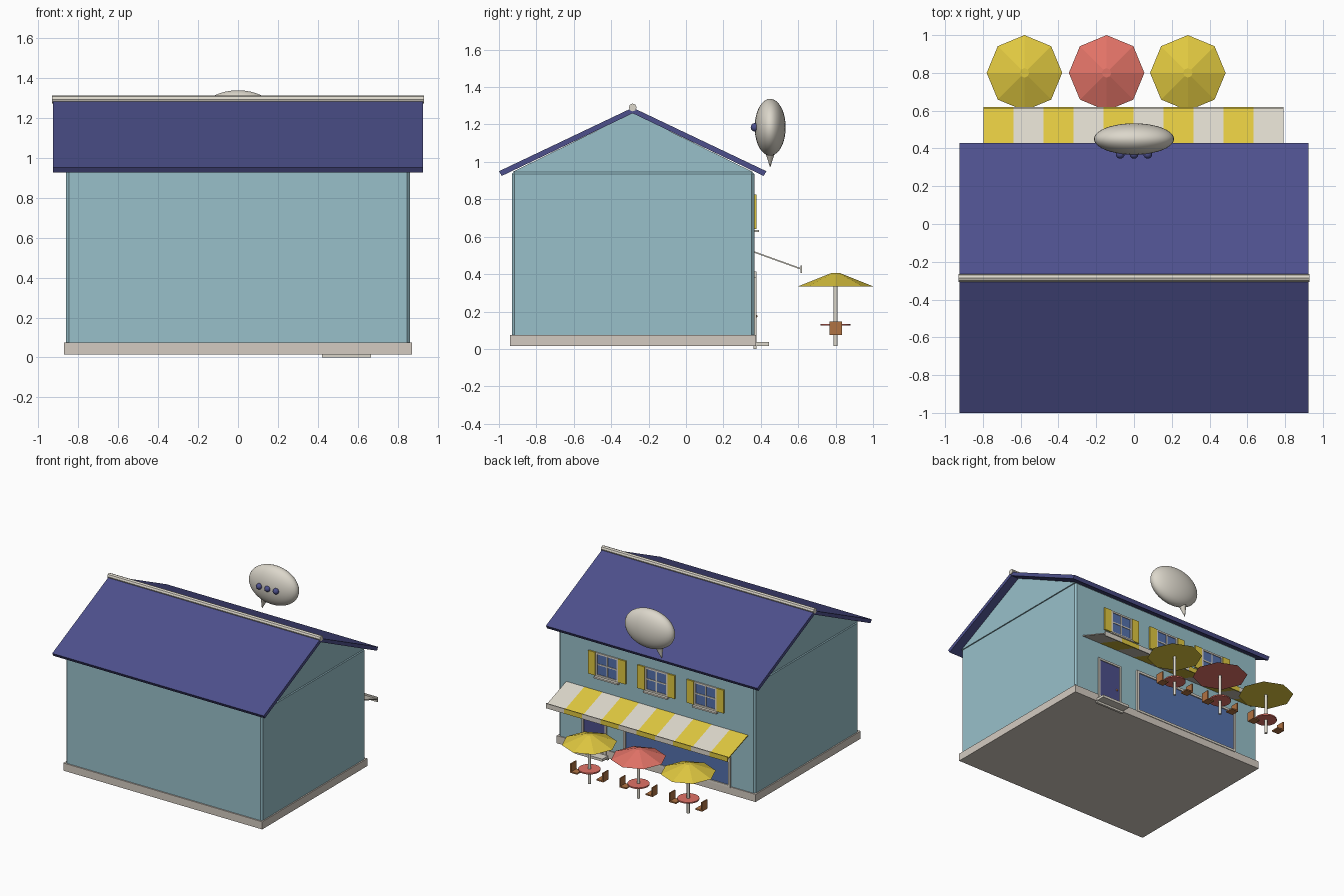
import bpy, bmesh, math
from mathutils import Vector, Matrix

if "Cube" in bpy.data.objects:
    bpy.data.objects.remove(bpy.data.objects["Cube"])


def material(name, rgb):
    m = bpy.data.materials.new(name)
    lin = [((c / 255 + 0.055) / 1.055) ** 2.4 for c in rgb]
    m.diffuse_color = (*lin, 1)
    m.use_nodes = True
    m.node_tree.nodes["Principled BSDF"].inputs["Base Color"].default_value = m.diffuse_color
    return m


WALL = material("pale_teal", (152, 192, 202))
NAVY = material("navy", (77, 80, 140))
CREAM = material("cream", (220, 215, 203))
STONE = material("stone", (212, 203, 193))
YELLOW = material("yellow", (224, 200, 64))
CORAL = material("coral", (226, 115, 103))
GLASS = material("blue_glass", (85, 114, 174))
BROWN = material("wood_brown", (176, 114, 66))


def finish(name, bm, mat, smooth=False):
    bmesh.ops.recalc_face_normals(bm, faces=bm.faces)
    me = bpy.data.meshes.new(name)
    bm.to_mesh(me)
    bm.free()
    me.materials.append(mat)
    for p in me.polygons:
        p.use_smooth = smooth
    ob = bpy.data.objects.new(name, me)
    bpy.context.collection.objects.link(ob)
    return ob


def box(name, x, y, z, mat, bevel=0):
    """Box from (min, max) ranges."""
    bm = bmesh.new()
    bmesh.ops.create_cube(bm, size=1)
    for v in bm.verts:
        v.co = [r[0] if c < 0 else r[1] for c, r in zip(v.co, (x, y, z))]
    if bevel:
        bmesh.ops.bevel(bm, geom=bm.edges[:], offset=bevel, segments=1, affect='EDGES')
    return finish(name, bm, mat)


def prism(name, profile, x, mat):
    """Extrude a (y, z) profile along x."""
    bm = bmesh.new()
    f = bm.faces.new([bm.verts.new((x[0], y, z)) for y, z in profile])
    ext = bmesh.ops.extrude_face_region(bm, geom=[f])
    verts = [e for e in ext["geom"] if isinstance(e, bmesh.types.BMVert)]
    bmesh.ops.translate(bm, verts=verts, vec=(x[1] - x[0], 0, 0))
    return finish(name, bm, mat)


def cone(name, a, b, r1, r2, sides, mat, smooth=False):
    """Cone or cylinder from point a to point b."""
    a, b = Vector(a), Vector(b)
    bm = bmesh.new()
    rot = (b - a).to_track_quat('Z', 'Y').to_matrix().to_4x4()
    bmesh.ops.create_cone(bm, cap_ends=True, segments=sides, radius1=r1, radius2=r2,
                          depth=(b - a).length, matrix=Matrix.Translation((a + b) / 2) @ rot)
    ob = finish(name, bm, mat)
    if smooth:
        ob.data.shade_smooth()
        ob.data.set_sharp_from_angle(angle=math.radians(40))
    return ob


def ellipsoid(name, centre, radii, seg, mat):
    bm = bmesh.new()
    bmesh.ops.create_uvsphere(bm, u_segments=seg, v_segments=seg // 2, radius=1,
                              matrix=Matrix.Translation(centre) @ Matrix.Diagonal((*radii, 1)))
    return finish(name, bm, mat, True)


MID = -0.285     # y of the ridge
FACE = 0.365     # y of the shop wall

# House shell
box("plinth", (-0.87, 0.87), (-0.94, 0.373), (0.015, 0.075), STONE)
box("walls", (-0.86, 0.86), (-0.93, FACE), (0.06, 0.95), WALL, 0.014)
prism("gable", [(MID - 0.645, 0.945), (MID + 0.645, 0.945), (MID, 1.262)], (-0.858, 0.858), WALL)
half = [(0.715, 0.95), (0.70, 0.925)]
prism("roof", [(MID, 1.29)] + [(MID + y, z) for y, z in half] + [(MID, 1.26)]
      + [(MID - y, z) for y, z in reversed(half)], (-0.925, 0.925), NAVY)
cone("ridge_cap", (-0.93, MID, 1.291), (0.93, MID, 1.291), 0.021, 0.021, 8, CREAM)


def frame(name, x, z, w, y):
    """Four bars around an opening."""
    box(name + "_left", (x[0], x[0] + w), y, z, CREAM)
    box(name + "_right", (x[1] - w, x[1]), y, z, CREAM)
    box(name + "_top", (x[0] + w, x[1] - w), y, (z[1] - w, z[1]), CREAM)
    box(name + "_bottom", (x[0] + w, x[1] - w), y, (z[0], z[0] + w), CREAM)


# Upper windows with shutters and sills
for cx in (-0.43, 0, 0.43):
    box("window_glass", (cx - 0.09, cx + 0.09), (FACE, 0.368), (0.645, 0.82), GLASS)
    frame("window_frame", (cx - 0.098, cx + 0.098), (0.64, 0.825), 0.013, (FACE, 0.374))
    box("window_bar_upright", (cx - 0.005, cx + 0.005), (FACE, 0.372), (0.65, 0.815), CREAM)
    box("window_bar_cross", (cx - 0.086, cx + 0.086), (FACE, 0.372), (0.728, 0.738), CREAM)
    box("window_sill", (cx - 0.105, cx + 0.105), (FACE, 0.39), (0.625, 0.637), CREAM)
    for s in (-1, 1):
        box("shutter", sorted((cx + s * 0.1, cx + s * 0.163)), (FACE, 0.377), (0.642, 0.825), YELLOW)

# Door, step and shop window
box("door", (0.45, 0.635), (FACE, 0.37), (0.037, 0.37), NAVY)
frame("door_frame", (0.435, 0.65), (0.03, 0.385), 0.015, (FACE, 0.377))
ellipsoid("door_knob", (0.475, 0.374, 0.175), (0.008, 0.008, 0.008), 12, BROWN)
box("threshold", (0.42, 0.665), (0.36, 0.377), (0.0, 0.036), CREAM)
box("door_step", (0.42, 0.665), (0.36, 0.445), (0.016, 0.036), CREAM)
box("shop_glass", (-0.635, 0.27), (FACE, 0.37), (0.08, 0.4), GLASS)
frame("shop_frame", (-0.65, 0.285), (0.07, 0.413), 0.018, (FACE, 0.378))

# Striped awning with a short front valance
W = 0.159
for i in range(10):
    x = (-0.798 + i * W, -0.798 + (i + 1) * W)
    mat = CREAM if i % 2 else YELLOW
    prism("awning_stripe", [(0.365, 0.522), (0.615, 0.432), (0.615, 0.424), (0.365, 0.514)], x, mat)
    box("awning_valance", x, (0.612, 0.62), (0.407, 0.445), mat)

# Terrace: parasol, table and two facing chairs per set
for cx, mat in ((-0.58, YELLOW), (-0.145, CORAL), (0.285, YELLOW)):
    cone("parasol", (cx, 0.8, 0.335), (cx, 0.8, 0.405), 0.2, 0.025, 8, mat)
    cone("parasol_pole", (cx, 0.8, 0.015), (cx, 0.8, 0.34), 0.011, 0.011, 12, CREAM, True)
    cone("table_top", (cx, 0.8, 0.124), (cx, 0.8, 0.134), 0.08, 0.08, 20, CORAL, True)
    for s in (-1, 1):
        box("chair_seat", sorted((cx + s * 0.085, cx + s * 0.145)), (0.768, 0.833), (0.075, 0.085), BROWN)
        box("chair_back", sorted((cx + s * 0.135, cx + s * 0.145)), (0.768, 0.833), (0.085, 0.147), BROWN)

# Speech bubble sign with tail and three dots
ellipsoid("bubble", (0, 0.45, 1.185), (0.212, 0.083, 0.152), 40, CREAM)
cone("bubble_tail", (-0.08, 0.45, 1.07), (-0.105, 0.45, 0.972), 0.032, 0.001, 16, CREAM, True)
for cx in (-0.073, 0, 0.073):
    ellipsoid("bubble_dot", (cx, 0.369, 1.185), (0.023, 0.023, 0.023), 16, NAVY)
